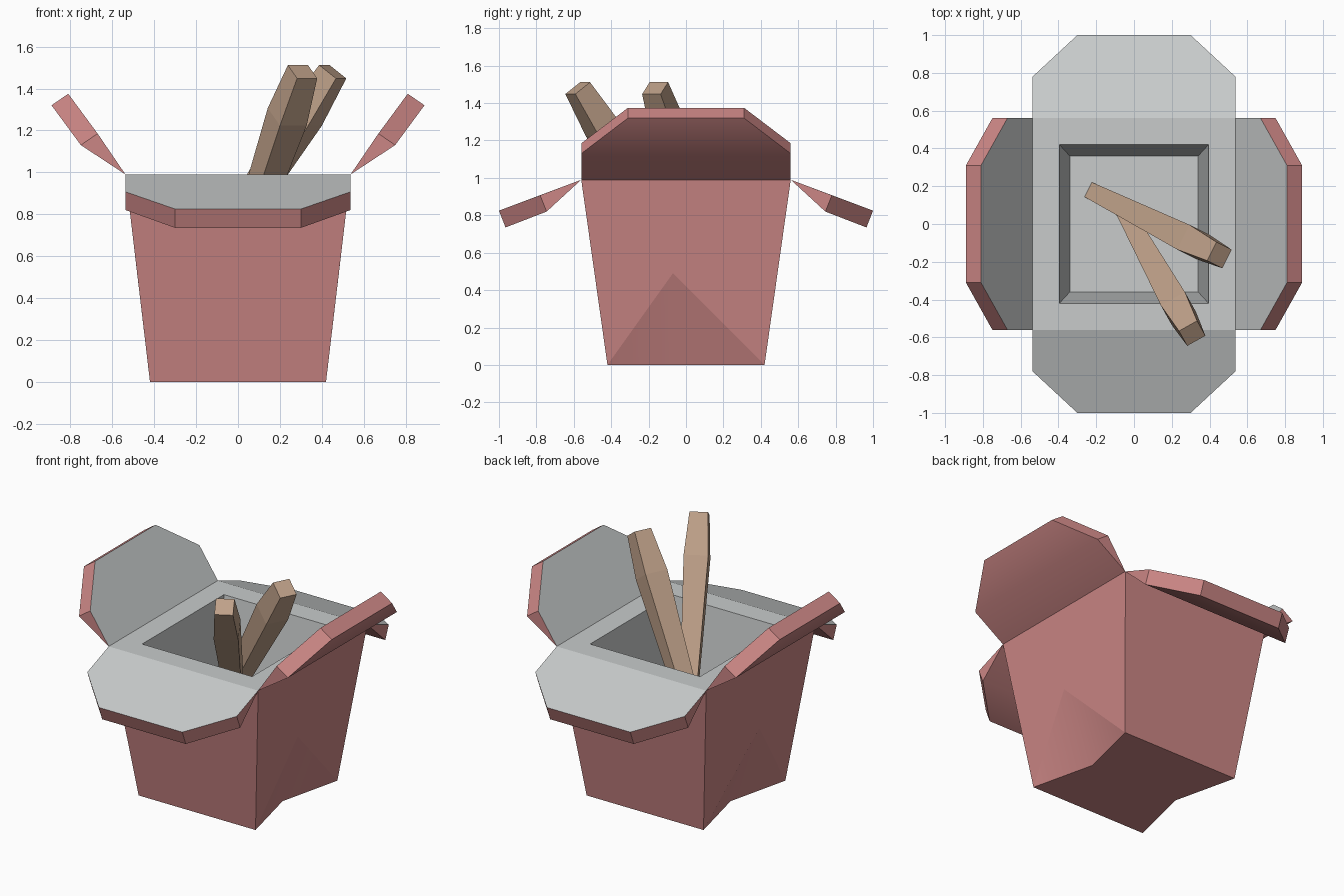
import bpy, bmesh
from math import radians
from mathutils import Vector, Matrix

cube = bpy.data.objects.get("Cube")
if cube:
    bpy.data.objects.remove(cube, do_unlink=True)


def material(name, rgb):
    mat = bpy.data.materials.new(name)
    mat.use_nodes = True
    mat.diffuse_color = (*rgb, 1)
    mat.node_tree.nodes["Principled BSDF"].inputs["Base Color"].default_value = (*rgb, 1)
    return mat


RED = material("soft red", (0.60, 0.24, 0.235))
GREY = material("pale grey", (0.58, 0.60, 0.60))
WOOD = material("light wood", (0.52, 0.355, 0.25))
TOP = 0.99
FLOOR = 0.47


def finish(name, bm, mats):
    bmesh.ops.recalc_face_normals(bm, faces=bm.faces[:])
    mesh = bpy.data.meshes.new(name)
    bm.to_mesh(mesh)
    bm.free()
    for mat in mats:
        mesh.materials.append(mat)
    obj = bpy.data.objects.new(name, mesh)
    bpy.context.collection.objects.link(obj)
    return obj


def rectangle(bm, x, y, z):
    corners = ((-x, -y), (x, -y), (x, y), (-x, y))
    return [bm.verts.new((cx, cy, z)) for cx, cy in corners]


# Tapered carton with a thick rim, recessed floor and a folded dent on each side
bm = bmesh.new()
base = rectangle(bm, 0.42, 0.42, 0)
outer = rectangle(bm, 0.537, 0.56, TOP)
inner = rectangle(bm, 0.395, 0.42, TOP)
floor = rectangle(bm, 0.34, 0.36, FLOOR)
grey_faces = [bm.faces.new(floor)]
for lower, upper in ((outer, inner), (inner, floor)):
    for i in range(4):
        j = (i + 1) % 4
        grey_faces.append(bm.faces.new((lower[i], lower[j], upper[j], upper[i])))
for i in (0, 2):
    bm.faces.new((base[i], base[i + 1], outer[i + 1], outer[i]))
kinks = []
for side, (i, j) in ((1, (1, 2)), (-1, (3, 0))):
    apex = bm.verts.new((side * 0.478, -0.07, 0.49))
    kink = bm.verts.new((side * 0.32, 0, 0))
    kinks.append(kink)
    bm.faces.new((base[i], apex, base[j], outer[j], outer[i]))
    for a, b in ((base[i], kink), (kink, base[j])):
        bm.faces.new((a, b, apex)).smooth = True
bm.faces.new((base[0], base[1], kinks[0], base[2], base[3], kinks[1]))
for face in grey_faces:
    face.material_index = 1
finish("carton", bm, (RED, GREY))


# Folding flap: thin at the hinge, thicker past the bend, clipped corners
def flap(name, angle, half, tip, hinge, inside, outside):
    bm = bmesh.new()
    turn = Matrix.Rotation(radians(angle), 3, 'Z')

    def pair(r, z, s):
        return [bm.verts.new(turn @ Vector((r, k * s, z))) for k in (-1, 1)]

    h = pair(hinge, TOP, half)
    ib, it = pair(*inside[0], half), pair(*inside[1], tip)
    ob, ot = pair(*outside[0], half), pair(*outside[1], tip)
    lining = bm.faces.new((h[0], ib[0], it[0], it[1], ib[1], h[1]))
    lining.material_index = 1
    bm.faces.new((h[0], ob[0], ob[1], h[1]))
    bm.faces.new((ob[0], ot[0], ot[1], ob[1]))
    bm.faces.new((it[0], ot[0], ot[1], it[1]))
    for k in (0, 1):
        bm.faces.new((h[k], ib[k], ob[k]))
        bm.faces.new((ib[k], it[k], ot[k], ob[k]))
    obj = finish(name, bm, (RED, GREY))
    bpy.ops.object.select_all(action='DESELECT')
    obj.select_set(True)
    bpy.context.view_layer.objects.active = obj
    bpy.ops.object.shade_smooth_by_angle(angle=radians(30))


for name, angle in (("front_flap", -90), ("back_flap", 90)):
    flap(name, angle, 0.537, 0.30, 0.56,
         ((0.78, 0.907), (1.0, 0.825)), ((0.745, 0.82), (0.965, 0.735)))
for name, angle in (("left_flap", 0), ("right_flap", 180)):
    flap(name, angle, 0.56, 0.31, 0.537,
         ((0.67, 1.185), (0.81, 1.375)), ((0.75, 1.13), (0.89, 1.32)))


# Square chopsticks, widest just below the tip, resting on the carton floor
def chopstick(name, tip, slope):
    tip, slope = Vector(tip), Vector(slope)
    u = slope.cross(Vector((0, 0, 1))).normalized()
    v = slope.cross(u).normalized()
    bm = bmesh.new()
    rings = []
    for z, r in ((FLOOR - 0.04, 0.043), (1.265, 0.073), (tip.z, 0.055)):
        centre = tip + slope * (z - tip.z)
        rings.append([bm.verts.new(centre + (u * a + v * b) * r)
                      for a, b in ((-1, -1), (1, -1), (1, 1), (-1, 1))])
    for low, high in zip(rings, rings[1:]):
        for i in range(4):
            j = (i + 1) % 4
            bm.faces.new((low[i], low[j], high[j], high[i]))
    bm.faces.new(rings[0])
    bm.faces.new(rings[-1])
    finish(name, bm, (WOOD,))


chopstick("front_chopstick", (0.308, -0.579, 1.48), (0.34, -0.61, 1))
chopstick("side_chopstick", (0.452, -0.165, 1.48), (0.64, -0.32, 1))
